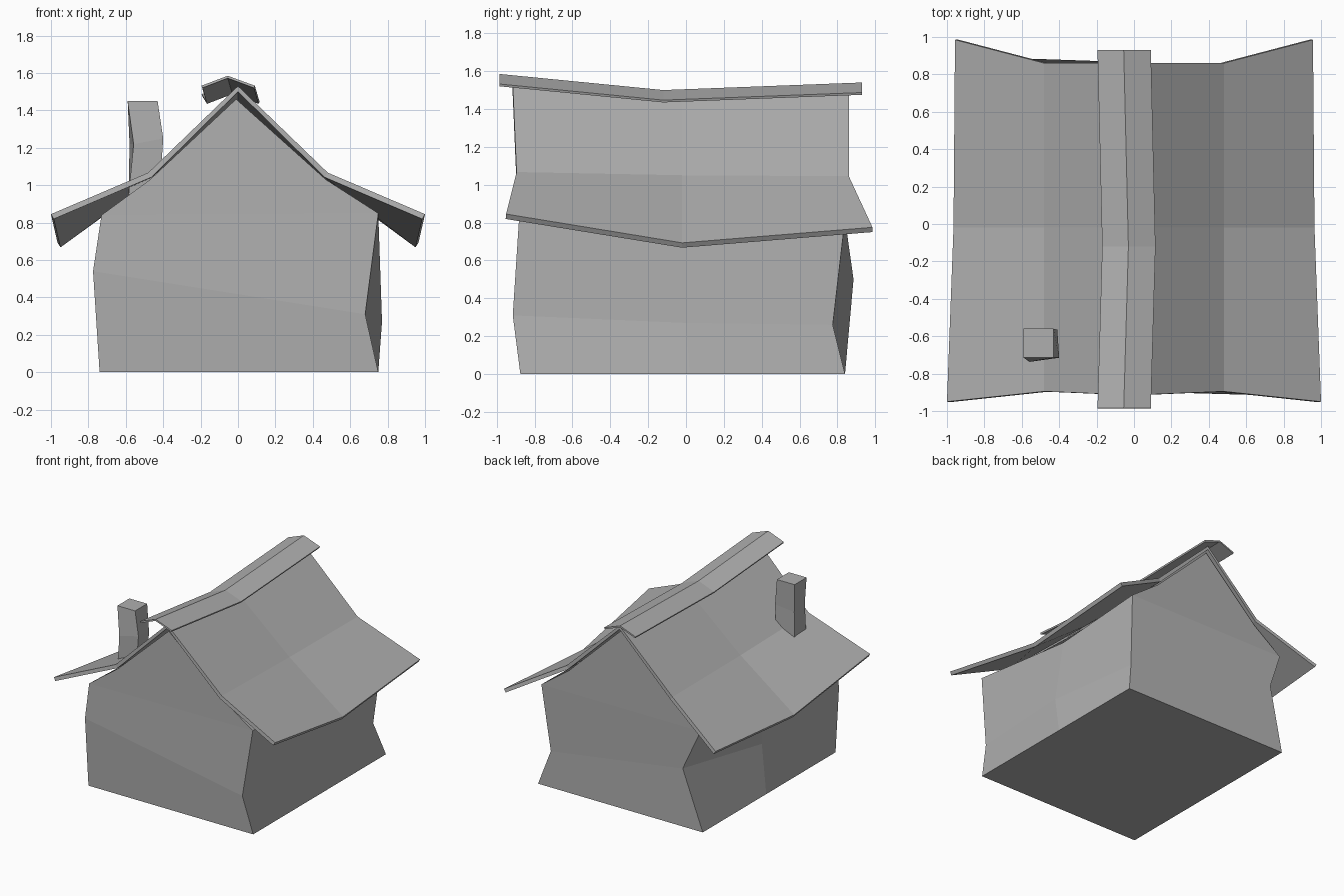
import bpy, bmesh

if "Cube" in bpy.data.objects:
    bpy.data.objects.remove(bpy.data.objects["Cube"])

# Mid grey shared by every part
grey = bpy.data.materials.new("mid_grey")
grey.diffuse_color = (.43, .43, .43, 1)
grey.use_nodes = True
grey.node_tree.nodes["Principled BSDF"].inputs["Base Color"].default_value = grey.diffuse_color


def loft(name, rows, closed=False, end_split=(), thickness=0):
    """Skin rows of points; closed rings get end caps, open sheets get thickness."""
    bm = bmesh.new()
    grid = [[bm.verts.new(p) for p in row] for row in rows]
    n = len(rows[0])
    for a, b in zip(grid, grid[1:]):
        for j in range(n if closed else n - 1):
            k = (j + 1) % n
            bm.faces.new((a[j], a[k], b[k], b[j]))
    if closed:
        for ring in (grid[0], grid[-1]):
            rest = list(ring)
            for _ in end_split:  # peel off creased bands of the end wall
                bm.faces.new((rest[0], rest[1], rest[-2], rest[-1]))
                rest = rest[1:-1]
            bm.faces.new(rest)
        bmesh.ops.recalc_face_normals(bm, faces=bm.faces[:])
    mesh = bpy.data.meshes.new(name)
    bm.to_mesh(mesh)
    bm.free()
    mesh.materials.append(grey)
    obj = bpy.data.objects.new(name, mesh)
    bpy.context.collection.objects.link(obj)
    if thickness:
        mod = obj.modifiers.new("thickness", "SOLIDIFY")
        mod.thickness = thickness
        mod.offset = -1
    return obj


def wall_ring(y, left_knee, right_knee, left_top, right_top, bend_z, peak):
    """House cross-section: base, knees, wall tops, slope bends and peak."""
    return [(-.74, y, 0), left_knee, left_top, (-.47, y, bend_z), peak,
            (.47, y, bend_z), right_top, right_knee, (.75, y, 0)]


# Crooked house walls: front, middle, back sections
loft("house_walls", [
    wall_ring(-.875, (-.775, -.87, .54), (.68, -.915, .31),
              (-.73, -.88, .84), (.75, -.88, .85), 1.03, (-.01, -.88, 1.46)),
    wall_ring(.02, (-.70, .02, .4), (.77, 0, .27),
              (-.71, .02, .79), (.69, 0, .79), 1.0, (0, 0, 1.40)),
    wall_ring(.84, (-.59, .885, .5), (.68, .775, .26),
              (-.72, .84, .82), (.72, .84, .82), 1.0, (0, .84, 1.45)),
], closed=True, end_split=("knee", "top"))


def roof_row(ridge, bend, eave):
    """Symmetric roof line; each argument is (x, y, z) on the right side."""
    right = [bend, eave]
    return [(-x, y, z) for x, y, z in reversed(right)] + [ridge] + right


# Sagging flared roof
loft("roof", [
    roof_row((0, -.915, 1.53), (.48, -.895, 1.067), (1.0, -.95, .845)),
    roof_row((0, -.02, 1.46), (.48, -.02, 1.05), (.965, -.02, .693)),
    roof_row((0, .86, 1.50), (.48, .86, 1.045), (.957, .985, .775)),
], thickness=.03)

# Folded cap along the ridge
loft("ridge_cap", [
    [(x - .14, y, z - .053), (x, y, z), (x + .145, y, z - .053)]
    for x, y, z in [(-.055, -.985, 1.585), (-.03, -.12, 1.5), (-.055, .93, 1.54)]
], thickness=.013)


def square(x0, x1, y0, y1, z):
    return [(x0, y0, z), (x1, y0, z), (x1, y1, z), (x0, y1, z)]


# Bent chimney with a twisted middle
loft("chimney", [
    square(-.585, -.42, -.72, -.565, .95),
    [(-.558, -.737, 1.22), (-.40, -.715, 1.25), (-.41, -.565, 1.24), (-.58, -.57, 1.22)],
    square(-.59, -.43, -.715, -.56, 1.45),
], closed=True)
